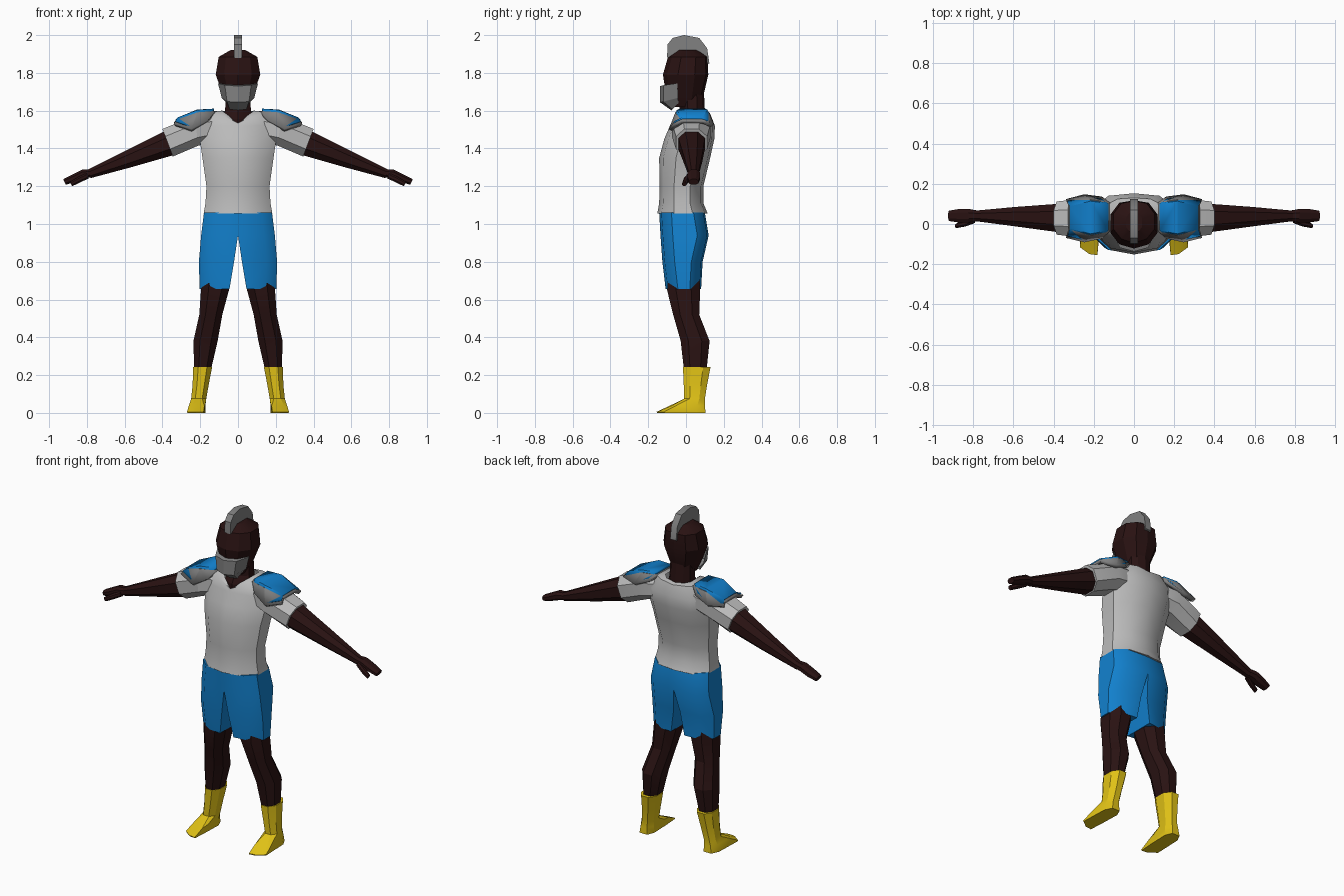
import bpy, bmesh


def material(name, color):
    m = bpy.data.materials.new(name)
    m.diffuse_color = (*color, 1)
    return m


SHIRT = material("light grey", (0.50, 0.50, 0.50))
GREY = material("mid grey", (0.22, 0.22, 0.22))
SKIN = material("dark brown", (0.022, 0.006, 0.006))
BLUE = material("blue", (0.006, 0.22, 0.62))
YELLOW = material("yellow", (0.75, 0.54, 0.008))


def loft(name, rings, mat, closed=True, caps=True, mirror=True, angle=30, thick=0):
    """Skin a row of point rings, optionally mirrored across x = 0."""
    bm = bmesh.new()
    rows = [[bm.verts.new(p) for p in r] for r in rings]
    n = len(rows[0])
    for a, b in zip(rows, rows[1:]):
        for i in range(n if closed else n - 1):
            j = (i + 1) % n
            bm.faces.new((a[i], a[j], b[j], b[i]))
    if caps:
        bm.faces.new(rows[0])
        bm.faces.new(rows[-1])
    # drop walls lying on the mirror plane
    inner = [f for f in bm.faces if all(abs(v.co.x) < 1e-5 for v in f.verts)]
    if inner:
        bmesh.ops.delete(bm, geom=inner, context='FACES')
    if mirror:
        bmesh.ops.mirror(bm, geom=bm.verts[:] + bm.edges[:] + bm.faces[:],
                         axis='X', merge_dist=0.0005)
    bmesh.ops.recalc_face_normals(bm, faces=bm.faces)
    me = bpy.data.meshes.new(name)
    bm.to_mesh(me)
    bm.free()
    me.materials.append(mat)
    ob = bpy.data.objects.new(name, me)
    bpy.context.collection.objects.link(ob)
    bpy.ops.object.select_all(action='DESELECT')
    ob.select_set(True)
    bpy.context.view_layer.objects.active = ob
    bpy.ops.object.shade_smooth_by_angle(angle=angle * 3.14159 / 180)
    if thick:
        mod = ob.modifiers.new("thickness", 'SOLIDIFY')
        mod.thickness = thick
        mod.offset = 0
    return ob


def ring(a, b, y0, y1, c=0.27):
    """Eight-sided section between two (x, z) points, spanning y0 to y1."""
    uv = [(c, 0), (1 - c, 0), (1, c), (1, 1 - c), (1 - c, 1), (c, 1), (0, 1 - c), (0, c)]
    return [(a[0] + (b[0] - a[0]) * u, y0 + (y1 - y0) * v, a[1] + (b[1] - a[1]) * u)
            for u, v in uv]


def leg_ring(z, x0, x1, y0, y1):
    return ring((x0, z), (x1, z), y0, y1)


def half_ring(z, w, yf, yb, front=0.035, back=0.025):
    """Right half of a body section, from front centre to back centre."""
    d = yb - yf
    return [(0, yf, z), (w * .62, yf + front * .6, z), (w, yf + d * .33, z),
            (w, yf + d * .70, z), (w * .62, yb - back * .5, z), (0, yb, z)]


# Shirt body, with a V-shaped collar
body = [half_ring(*r) for r in (
    (1.055, .182, -.152, .115), (1.11, .172, -.142, .092), (1.20, .167, -.140, .092),
    (1.35, .188, -.142, .128), (1.45, .203, -.115, .150), (1.52, .205, -.085, .153))]
body.append([(0, -.075, 1.535), (.07, -.062, 1.568), (.15, -.03, 1.592),
             (.15, .09, 1.595), (.08, .125, 1.59), (0, .13, 1.58)])
body.append([(0, -.068, 1.525), (.05, -.05, 1.575), (.085, -.02, 1.60),
             (.085, .075, 1.60), (.06, .10, 1.595), (0, .105, 1.585)])
loft("shirt", body, SHIRT, closed=False, caps=False, angle=45)
loft("shirt_hem", [half_ring(1.057, .182, -.152, .115), half_ring(1.057, .09, -.07, .05)],
     SHIRT, closed=False, caps=False)

# Sleeves
loft("sleeves", [ring((.13, 1.585), (.15, 1.43), -.05, .12),
                 ring((.23, 1.572), (.21, 1.415), -.073, .13),
                 ring((.40, 1.503), (.345, 1.357), -.053, .112)], SHIRT, angle=15)


# Shorts, two legs joined at the middle
def short_ring(z, xi, xo, yf, yb):
    return [(xi, yf, z), (xo - .055, yf + .012, z), (xo, yf + .065, z),
            (xo, yb - .06, z), (xo - .055, yb - .008, z), (xi, yb, z)]


loft("shorts", [short_ring(*r) for r in (
    (.657, .045, .203, -.108, .08), (.80, .021, .207, -.125, .088),
    (.94, 0, .195, -.135, .12), (1.06, 0, .18, -.142, .10))], BLUE, angle=40)

# Legs and boots
loft("legs", [leg_ring(*r) for r in (
    (.70, .05, .19, -.095, .072), (.65, .048, .196, -.10, .075),
    (.52, .083, .205, -.068, .07), (.38, .108, .236, -.028, .125),
    (.22, .145, .232, -.01, .108))], SKIN, angle=20)
loft("boots", [leg_ring(*r) for r in (
    (.243, .137, .238, -.016, .13), (.15, .155, .24, -.012, .112),
    (.075, .168, .248, -.01, .10))] + [
    [(.178, -.09, .036), (.245, -.08, .036), (.258, -.04, .045), (.255, .06, .04),
     (.235, .10, .04), (.192, .10, .04), (.172, .06, .04), (.172, -.04, .045)],
    [(.182, -.155, .006), (.222, -.15, .006), (.270, -.115, .006), (.262, .06, .004),
     (.24, .103, .004), (.19, .103, .004), (.172, .06, .004), (.176, -.06, .004)],
    [(.182, -.153, 0), (.222, -.148, 0), (.268, -.113, 0), (.262, .06, 0),
     (.24, .103, 0), (.19, .103, 0), (.172, .06, 0), (.176, -.06, 0)]], YELLOW, angle=25)

# Arms, hands and thumbs
loft("arms", [ring((.36, 1.505), (.32, 1.375), -.04, .10),
              ring((.395, 1.488), (.35, 1.362), -.04, .10),
              ring((.60, 1.385), (.56, 1.302), -.012, .085),
              ring((.80, 1.285), (.78, 1.243), .015, .066)], SKIN, angle=20)
loft("hands", [ring((.78, 1.29), (.77, 1.25), .015, .066),
               ring((.825, 1.288), (.815, 1.24), .008, .074),
               ring((.88, 1.26), (.865, 1.222), .008, .074),
               ring((.925, 1.237), (.912, 1.208), .015, .066)], SKIN, angle=20)
loft("thumbs", [ring((.80, 1.27), (.79, 1.242), .005, .04),
                ring((.845, 1.25), (.835, 1.22), -.012, .018),
                ring((.89, 1.222), (.878, 1.2), -.02, .002)], SKIN, angle=20)

# Shoulder pads over a slightly larger rim
pad = [[(.165, -.056, 1.56), (.128, -.03, 1.604), (.128, .10, 1.604), (.165, .12, 1.57)],
       [(.245, -.075, 1.512), (.215, -.045, 1.598), (.215, .11, 1.600), (.245, .132, 1.535)],
       [(.33, -.055, 1.542), (.318, -.02, 1.558), (.318, .085, 1.558), (.33, .11, 1.545)]]
rim = [[(.235 + (x - .235) * 1.07, .03 + (y - .03) * 1.07, z - .016) for x, y, z in r]
       for r in pad]
loft("shoulder_pads", pad, BLUE, closed=False, caps=False, angle=15, thick=.014)
loft("shoulder_pad_rims", rim, GREY, closed=False, caps=False, angle=15, thick=.022)

# Neck and head
loft("neck", [half_ring(*r) for r in (
    (1.50, .08, -.06, .10), (1.555, .082, -.058, .102), (1.60, .068, -.035, .10),
    (1.70, .065, -.035, .095))], SKIN, closed=False, caps=False, angle=20)
head = [half_ring(*r) for r in (
    (1.62, .05, -.085, .07), (1.70, .085, -.108, .097), (1.79, .118, -.122, .118),
    (1.885, .102, -.095, .115), (1.92, .04, -.055, .065))]
loft("head", head, SKIN, closed=False, angle=20)

# Face mask wrapped round the jaw
loft("face_mask", [
    [(0, -.09, 1.74), (.06, -.08, 1.74), (.09, -.04, 1.745)],
    [(0, -.137, 1.73), (.07, -.118, 1.735), (.106, -.045, 1.745)],
    [(0, -.138, 1.645), (.058, -.12, 1.648), (.086, -.042, 1.668)],
    [(0, -.078, 1.602), (.045, -.072, 1.607), (.06, -.04, 1.64)]],
    GREY, closed=False, caps=False, angle=15)

# Crest fin along the top of the head
fin = [(-.10, 1.88), (-.098, 1.95), (-.07, 1.985), (-.01, 2.0), (.07, 1.985),
       (.112, 1.93), (.124, 1.85), (.10, 1.84), (.07, 1.89), (0, 1.90), (-.06, 1.89)]
loft("crest", [[(x, y, z) for y, z in fin] for x in (-.02, .02)], GREY, mirror=False)
